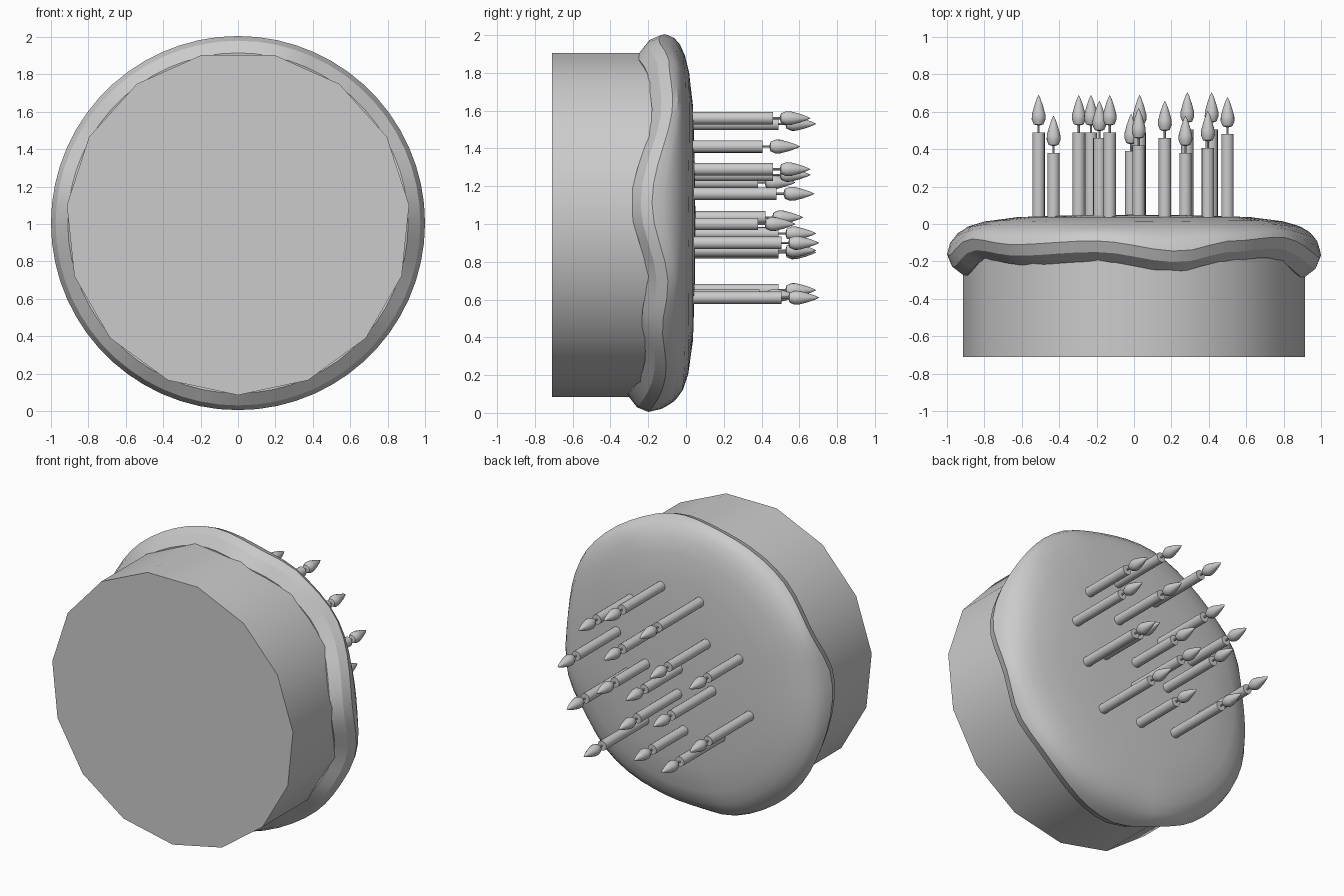
import bpy, bmesh, math
from mathutils import Matrix

cube = bpy.data.objects.get("Cube")
if cube:
    bpy.data.objects.remove(cube, do_unlink=True)

grey = bpy.data.materials.new("plain grey")
grey.use_nodes = True
grey.diffuse_color = (0.6, 0.6, 0.6, 1)
grey.node_tree.nodes["Principled BSDF"].inputs["Base Color"].default_value = grey.diffuse_color
TAU = math.tau
MID = 1.005   # height of the cake axis


def lathe(name, sides, profile, x=0, z=MID, start=0, drop=None, angle=40):
    """Spin (radius, y, waviness) points about an axis along y."""
    bm = bmesh.new()
    rings = []
    for r, y, wave in profile:
        if r == 0:
            rings.append([bm.verts.new((x, y, z))] * sides)
            continue
        ring = []
        for i in range(sides):
            a = start + TAU * i / sides
            dy = wave * drop(a) if drop else 0
            ring.append(bm.verts.new((x + r * math.cos(a), y + dy, z + r * math.sin(a))))
        rings.append(ring)
    for lo, hi in zip(rings, rings[1:]):
        for i in range(sides):
            j = (i + 1) % sides
            quad = list(dict.fromkeys((lo[i], lo[j], hi[j], hi[i])))
            bm.faces.new(quad)
    bmesh.ops.recalc_face_normals(bm, faces=bm.faces)
    me = bpy.data.meshes.new(name)
    bm.to_mesh(me)
    bm.free()
    me.materials.append(grey)
    ob = bpy.data.objects.new(name, me)
    bpy.context.collection.objects.link(ob)
    bpy.ops.object.select_all(action='DESELECT')
    ob.select_set(True)
    bpy.context.view_layer.objects.active = ob
    bpy.ops.object.shade_smooth_by_angle(angle=math.radians(angle))
    return ob


# Sponge: a fifteen-sided drum
lathe("cake_base", 15, [(0, -0.71, 0), (0.92, -0.71, 0), (0.92, -0.05, 0), (0, -0.05, 0)],
      start=-math.pi / 2)

# Icing: rounded cap with a dripping rim; (degrees, lowest y) around the edge
DRIPS = [(6, -.29), (40, -.18), (58, -.20), (76, -.255), (102, -.20), (130, -.22), (150, -.19),
         (172, -.28), (205, -.22), (232, -.24), (250, -.22), (270, -.31), (311, -.215),
         (326, -.235), (341, -.205), (366, -.29)]


def drip(a):
    d = (math.degrees(a) - 6) % 360 + 6
    for (d0, y0), (d1, y1) in zip(DRIPS, DRIPS[1:]):
        if d <= d1:
            t = (1 - math.cos(math.pi * (d - d0) / (d1 - d0))) / 2
            return y0 + (y1 - y0) * t + 0.24
    return 0


lathe("icing", 60, [(0.86, -.235, 1), (0.91, -.24, 1), (0.975, -.19, 1), (1.0, -.13, 1),
                    (0.985, -.085, .7), (0.95, -.045, .4), (0.89, -.01, .15), (0.8, .015, .05),
                    (0.62, .037, 0), (0.35, .046, 0), (0, .05, 0)], drop=drip, angle=28)

# Candles: (x, z, flame tip y)
CANDLES = [(-.51, .85, .69), (-.43, 1.22, .58), (-.295, .65, .69), (-.23, .95, .69),
           (-.185, 1.26, .66), (-.13, 1.53, .69), (-.015, .62, .59), (.03, .86, .69),
           (.025, 1.035, .62), (.165, 1.56, .66), (.165, 1.29, .66), (.285, .61, .705),
           (.275, 1.0, .58), (.415, .9, .705), (.395, 1.41, .605), (.5, 1.16, .68)]
for n, (x, z, tip) in enumerate(CANDLES, 1):
    top = tip - 0.2
    lathe(f"candle_{n}", 16, [(0, 0, 0), (.033, 0, 0), (.033, top, 0), (0, top, 0)], x, z)
    lathe(f"wick_{n}", 8, [(0, top - .01, 0), (.006, top - .01, 0), (.006, top + .06, 0),
                           (0, top + .06, 0)], x, z)
    lathe(f"flame_{n}", 16, [(0, top + .035, 0), (.026, top + .043, 0), (.037, top + .07, 0),
                             (.036, top + .095, 0), (.024, top + .14, 0),
                             (.01, top + .18, 0), (0, tip, 0)], x, z)
